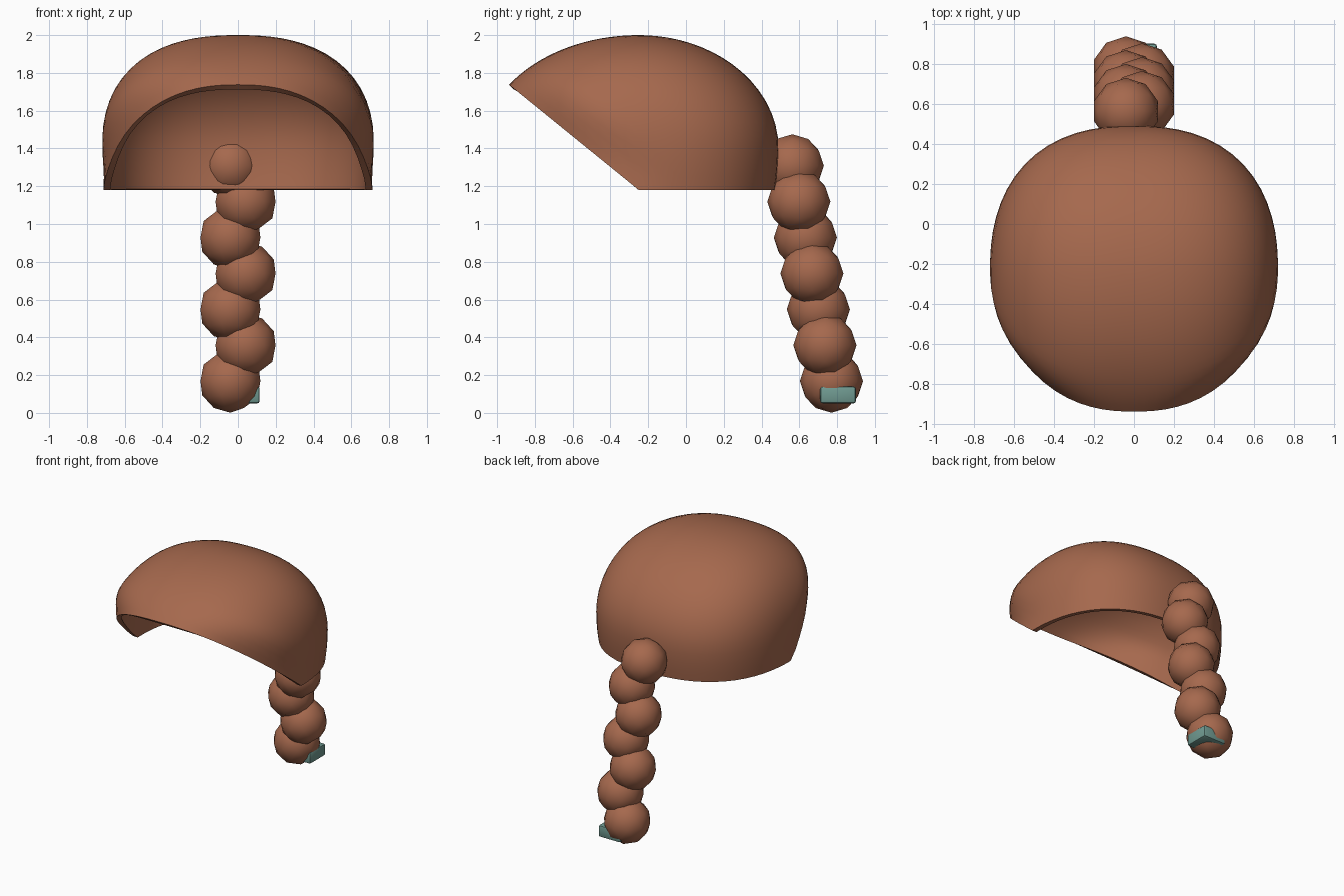
import bpy, bmesh, math
from mathutils import Vector

if "Cube" in bpy.data.objects:
    bpy.data.objects.remove(bpy.data.objects["Cube"])


def material(name, rgb):
    m = bpy.data.materials.new(name)
    m.diffuse_color = (*rgb, 1)
    m.use_nodes = True
    m.node_tree.nodes["Principled BSDF"].inputs["Base Color"].default_value = m.diffuse_color
    return m


brown = material("brown hair", (0.38, 0.14, 0.075))
teal = material("teal clip", (0.16, 0.32, 0.28))


def activate(ob):
    bpy.ops.object.select_all(action='DESELECT')
    ob.select_set(True)
    bpy.context.view_layer.objects.active = ob


# Hair cap: rounded dome trimmed by a flat neck line and a slanted face opening
CENTRE = Vector((0, -0.25, 1.4))
NECK, SLOPE, P = 1.18, 0.812, 2.4


def dome_point(theta, phi):
    d = Vector((math.sin(phi) * math.cos(theta),
                math.sin(phi) * math.sin(theta), math.cos(phi)))
    x = abs(d.x) / 0.72
    y = d.y / (0.83 if d.y < 0 else 0.74)
    z = d.z / (0.6 if d.z > 0 else 1.0)
    s = ((y * y + z * z) ** (P / 2) + x ** P) ** (-1 / P)
    return CENTRE + d * s


def slant(p):
    return p.z - NECK + SLOPE * (p.y + 0.25)


def rim_angle(theta):
    lo, hi = 0.0, math.pi * 0.8
    for _ in range(30):
        mid = (lo + hi) / 2
        p = dome_point(theta, mid)
        if min(p.z - NECK, slant(p)) > 0:
            lo = mid
        else:
            hi = mid
    return lo


def curl(p):
    # the face opening tucks inward along its edge
    w = max(0.0, 1 - max(slant(p), 0) / 0.3) ** 2
    p.x *= 1 - 0.4 * max(p.z - 1.2, 0) * w
    return p


SEG, RINGS = 64, 20
bm = bmesh.new()
apex = bm.verts.new(dome_point(0, 0))
rows = []
for i in range(SEG):
    t = 2 * math.pi * i / SEG
    end = rim_angle(t)
    rows.append([bm.verts.new(curl(dome_point(t, end * j / RINGS)))
                 for j in range(1, RINGS + 1)])
for i in range(SEG):
    a, b = rows[i], rows[(i + 1) % SEG]
    bm.faces.new((apex, a[0], b[0]))
    for j in range(RINGS - 1):
        bm.faces.new((a[j], a[j + 1], b[j + 1], b[j]))
bmesh.ops.recalc_face_normals(bm, faces=bm.faces)
if apex.normal.z < 0 or apex.link_faces[0].normal.z < 0:
    bmesh.ops.reverse_faces(bm, faces=bm.faces)
me = bpy.data.meshes.new("hair_cap")
bm.to_mesh(me)
bm.free()
cap = bpy.data.objects.new("hair_cap", me)
bpy.context.collection.objects.link(cap)
me.materials.append(brown)
activate(cap)
shell = cap.modifiers.new("shell", 'SOLIDIFY')
shell.thickness = 0.035
shell.offset = -1
bpy.ops.object.modifier_apply(modifier="shell")
bpy.ops.object.shade_smooth_by_angle(angle=math.radians(40))

# Braid: overlapping beads zigzagging down the back
for i in range(7):
    bpy.ops.mesh.primitive_ico_sphere_add(
        subdivisions=2, radius=0.167,
        location=(-0.04 if i % 2 == 0 else 0.04, 0.77 - 0.0345 * i, 0.168 + 0.19 * i))
    bead = bpy.context.object
    bead.name = f"braid_bead_{i + 1}"
    bead.data.materials.append(brown)
    bpy.ops.object.shade_smooth()

# Hair clip on the lowest bead
bpy.ops.mesh.primitive_cube_add(size=1, location=(0.02, 0.805, 0.095))
clip = bpy.context.object
clip.name = "hair_clip"
clip.scale = (0.19, 0.19, 0.09)
bpy.ops.object.transform_apply(location=False, rotation=False, scale=True)
clip.data.materials.append(teal)
bev = clip.modifiers.new("bevel", 'BEVEL')
bev.width, bev.segments = 0.014, 2
bpy.ops.object.modifier_apply(modifier="bevel")
bpy.ops.object.shade_smooth_by_angle(angle=math.radians(30))
